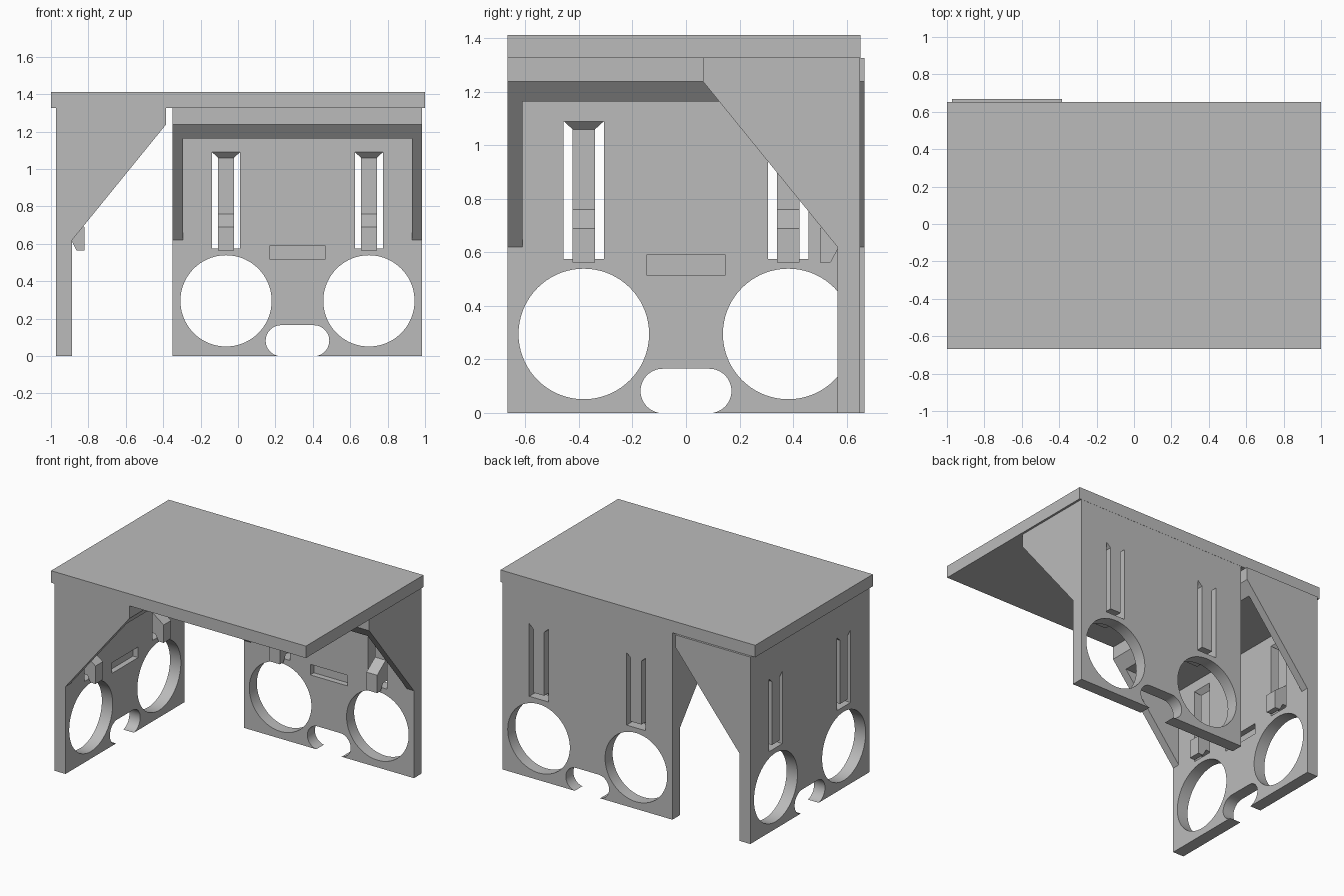
import bpy, bmesh, math

if "Cube" in bpy.data.objects:
    bpy.data.objects.remove(bpy.data.objects["Cube"])

HALF, THICK, DEPTH = 0.667, 0.085, 0.587   # panel half width, thickness, bracket depth
PANEL_TOP, PLATE_TOP = 1.327, 1.412
BAY = 0.382                                # offset of each hole and clip from the middle

grey = bpy.data.materials.new("plain_grey")
grey.use_nodes = True
grey.diffuse_color = (0.5, 0.5, 0.5, 1)
grey.node_tree.nodes["Principled BSDF"].inputs["Base Color"].default_value = (0.5, 0.5, 0.5, 1)


def prism(bm, points, place, a, b):
    """Extrude a 2D outline between a and b; place(p, q, t) gives the 3D position."""
    rings = [[bm.verts.new(place(p, q, t)) for p, q in points] for t in (a, b)]
    faces = [bm.faces.new(rings[0]), bm.faces.new(rings[1][::-1])]
    n = len(points)
    for i in range(n):
        j = (i + 1) % n
        faces.append(bm.faces.new((rings[0][i], rings[1][i], rings[1][j], rings[0][j])))
    bmesh.ops.recalc_face_normals(bm, faces=faces)


def through(p, q, t):      # outline in the wall plane, extruded through the wall
    return (p, -t, q)


def across(p, q, t):       # outline seen from the wall's end, extruded along the wall
    return (t, -p, q)


def rect(x, z0, half, z1):
    return [(x - half, z0), (x + half, z0), (x + half, z1), (x - half, z1)]


def arc(x, z, r, start, end, n):
    return [(x + r * math.cos(start + (end - start) * i / n),
             z + r * math.sin(start + (end - start) * i / n)) for i in range(n + 1)]


def make(name, bm):
    mesh = bpy.data.meshes.new(name)
    bm.to_mesh(mesh)
    bm.free()
    mesh.materials.append(grey)
    obj = bpy.data.objects.new(name, mesh)
    bpy.context.collection.objects.link(obj)
    return obj


# Wall with a deep bracket along its top, later hollowed between two end gussets
bm = bmesh.new()
prism(bm, [(0, 0), (THICK, 0), (THICK, 0.62), (DEPTH, 1.238), (DEPTH, PANEL_TOP), (0, PANEL_TOP)],
      across, -HALF, HALF)
wall = make("back_wall", bm)

# Cutter that hollows the bracket
bm = bmesh.new()
prism(bm, rect(0, 0.62, HALF - 0.055, 1.163), through, THICK, 1)
hollow = make("bracket_hollow_cutter", bm)

# Cutter for the round holes, clip slots, cable opening and label pocket
bm = bmesh.new()
for x in (-BAY, BAY):
    prism(bm, arc(x, 0.295, 0.244, 0, math.tau, 72)[:-1], through, -0.05, 0.15)
    prism(bm, rect(x, 0.575, 0.075, 1.09), through, -0.05, 0.15)
quarter = math.pi / 2
prism(bm, arc(0.087, 0.082, 0.083, -quarter, quarter, 24)
      + arc(-0.087, 0.082, 0.083, quarter, 3 * quarter, 24), through, -0.05, 0.15)
prism(bm, rect(0, 0.515, 0.147, 0.59), through, THICK - 0.04, 0.15)
openings = make("openings_cutter", bm)

for cutter in (hollow, openings):
    cutter.hide_render = True
    mod = wall.modifiers.new(cutter.name, "BOOLEAN")
    mod.operation = "DIFFERENCE"
    mod.solver = "EXACT"
    mod.object = cutter
bpy.context.view_layer.update()
baked = bpy.data.meshes.new_from_object(wall.evaluated_get(bpy.context.evaluated_depsgraph_get()))
wall.modifiers.clear()
wall.data = baked
for cutter in (hollow, openings):
    bpy.data.objects.remove(cutter)

# Spring clips: hooked tongue with a flared root filling the top of the slot
bm = bmesh.new()
tongue = [(0, 1.075), (0, 0.61), (THICK, 0.61), (0.11, 0.563), (0.15, 0.563),
          (0.15, 0.69), (0.055, 0.76), (0.055, 1.075)]
for x in (-BAY, BAY):
    prism(bm, tongue, across, x - 0.042, x + 0.042)
    root = [bm.verts.new((x + side * half, -d, z))
            for half, depth, z in ((0.075, THICK, 1.09), (0.042, 0.055, 1.06))
            for side in (-1, 1) for d in (0, depth)]
    bmesh.ops.convex_hull(bm, input=root)
clips = make("back_clips", bm)

# Shade, then reuse the wall and clips on the right-hand side
for obj in (wall, clips):
    bpy.ops.object.select_all(action="DESELECT")
    obj.select_set(True)
    bpy.context.view_layer.objects.active = obj
    bpy.ops.object.shade_smooth_by_angle(angle=math.radians(25))
    twin = obj.copy()
    twin.name = obj.name.replace("back", "side")
    bpy.context.collection.objects.link(twin)
    twin.location = (-0.972, 0, 0)
    twin.rotation_euler.z = quarter
    obj.location = (0.318, 0.651, 0)

# Table top
bm = bmesh.new()
prism(bm, [(-1, -0.667), (1, -0.667), (1, 0.652), (-1, 0.652)],
      lambda p, q, t: (p, q, t), PANEL_TOP, PLATE_TOP)
make("table_top", bm)
